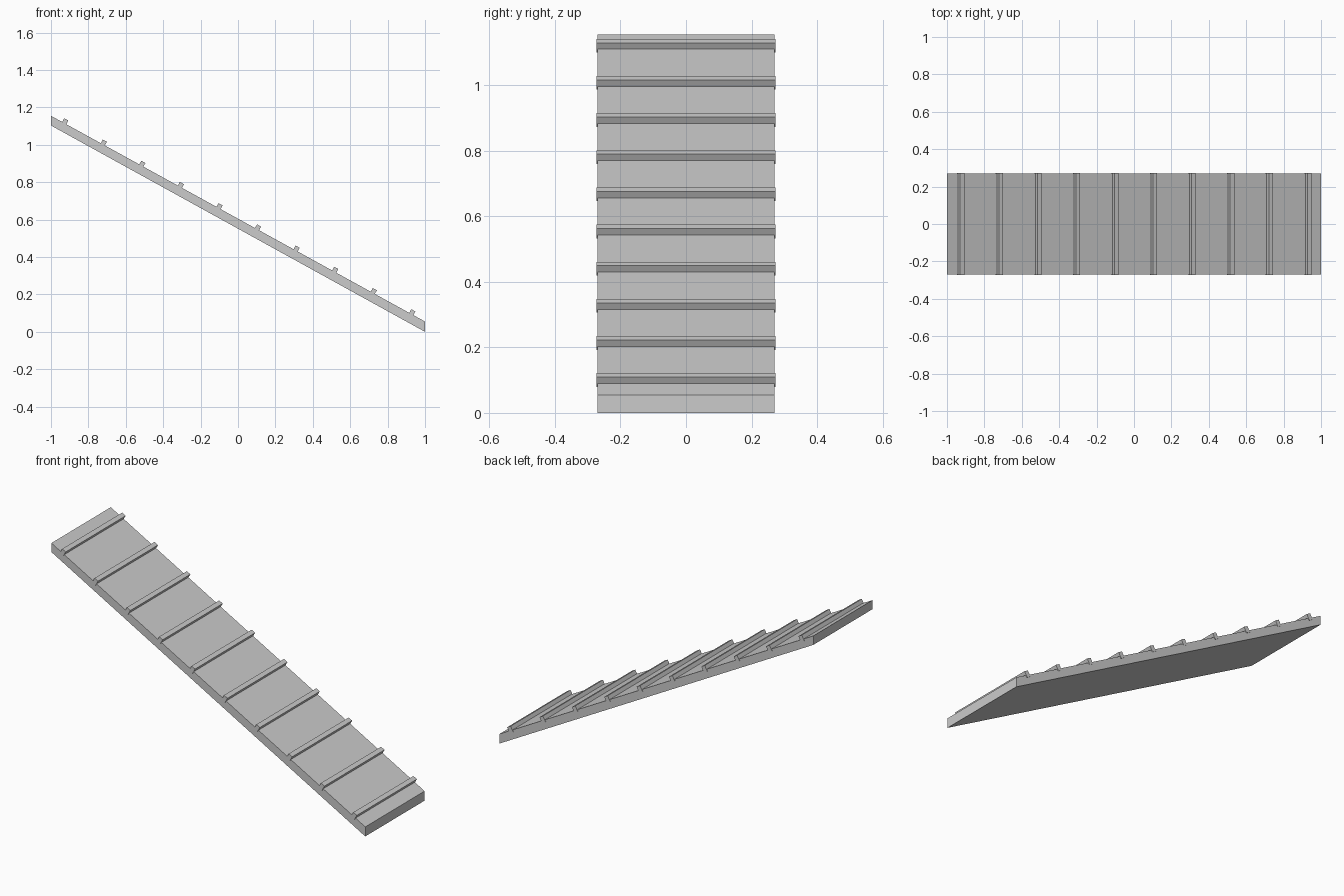
import bpy, math

if "Cube" in bpy.data.objects:
    bpy.data.objects.remove(bpy.data.objects["Cube"])

SLOPE = 0.55
ANGLE = math.atan(SLOPE)
TOP_MID = 0.605          # height of the walking surface at x = 0


def extrude_profile(name, profile, half_width):
    """Prism from an x-z profile, extruded along y."""
    n = len(profile)
    verts = [(x, y, z) for y in (-half_width, half_width) for x, z in profile]
    faces = [tuple(range(n)), tuple(range(2 * n - 1, n - 1, -1))]
    faces += [(i, i + n, (i + 1) % n + n, (i + 1) % n) for i in range(n)]
    mesh = bpy.data.meshes.new(name)
    mesh.from_pydata(verts, [], faces)
    obj = bpy.data.objects.new(name, mesh)
    bpy.context.collection.objects.link(obj)
    return obj


# Sloping plank with vertical end cuts
extrude_profile("ramp_plank", [(-1, 1.103), (1, 0), (1, 0.055), (-1, 1.155)], 0.27)

# Cross cleats, square to the slope and slightly sunk into the plank
along = (math.cos(ANGLE), -math.sin(ANGLE))
normal = (math.sin(ANGLE), math.cos(ANGLE))
HALF, RISE, SINK = 0.0125, 0.0225, 0.0115
for i in range(10):
    x = -0.929 + i * 0.2062
    z = TOP_MID - SLOPE * x
    profile = [(x + along[0] * a + normal[0] * h, z + along[1] * a + normal[1] * h)
               for a, h in ((-HALF, -SINK), (HALF, -SINK), (HALF, RISE), (-HALF, RISE))]
    extrude_profile(f"cleat_{i + 1}", profile, 0.273)
